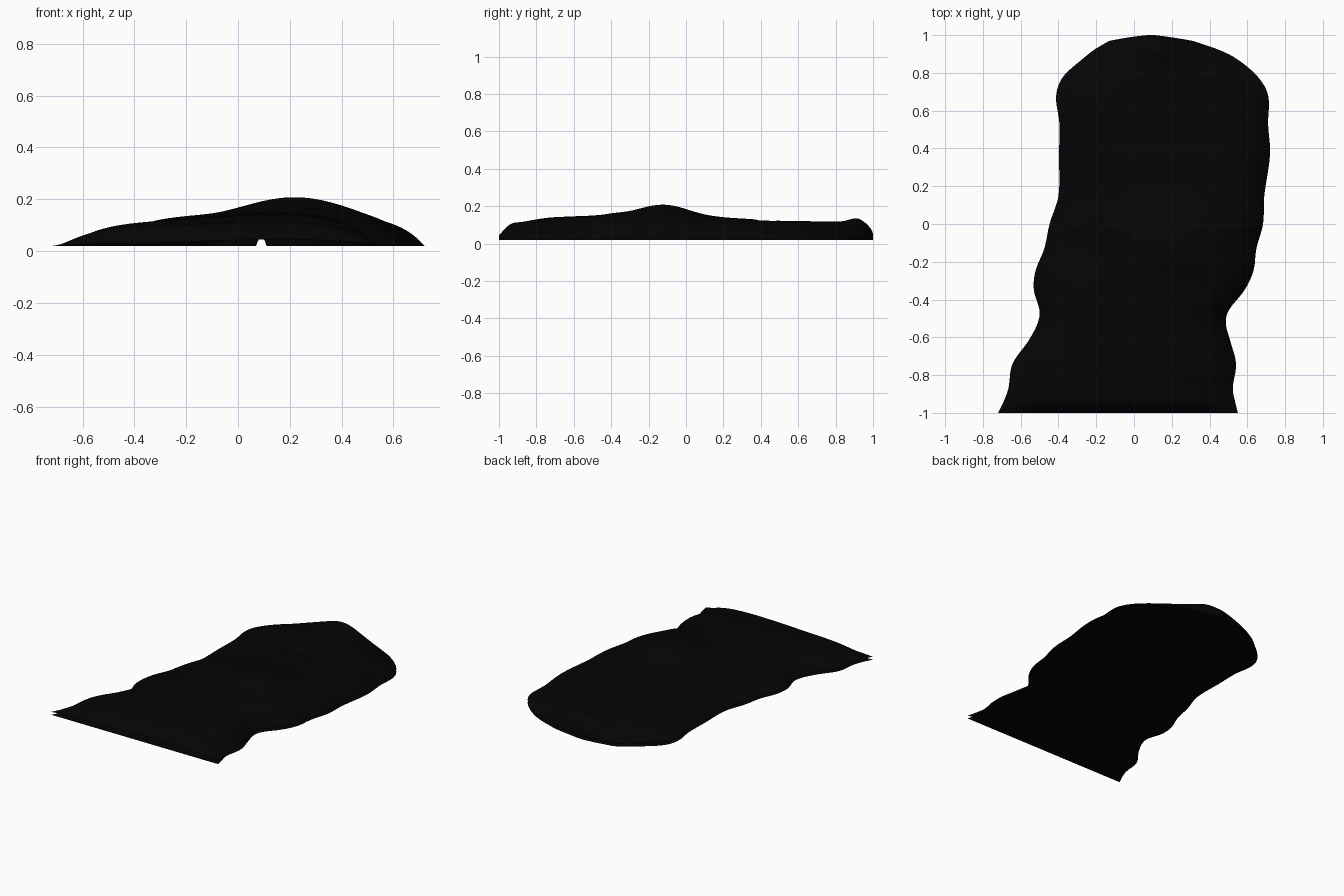
import bpy
import math

if "Cube" in bpy.data.objects:
    bpy.data.objects.remove(bpy.data.objects["Cube"])

# One flat colour
black = bpy.data.materials.new("black cloth")
black.diffuse_color = (0.0014, 0.0014, 0.0014, 1)
black.use_nodes = True
black.node_tree.nodes["Principled BSDF"].inputs["Base Color"].default_value = black.diffuse_color

# Stations along the length: y, left edge x, right edge x, crown height
STATIONS = [
    (-1.00, -.72, .55, .045), (-.94, -.69, .535, .103), (-.87, -.665, .523, .117),
    (-.74, -.643, .54, .138), (-.62, -.56, .51, .145), (-.53, -.512, .487, .148),
    (-.46, -.500, .50, .151), (-.35, -.53, .585, .150), (-.25, -.522, .632, .147),
    (-.13, -.475, .648, .142), (.00, -.447, .683, .142), (.15, -.40, .69, .140),
    (.37, -.397, .72, .130), (.53, -.395, .71, .121), (.68, -.412, .71, .119),
    (.78, -.375, .655, .117), (.88, -.265, .535, .106), (.93, -.20, .43, .098),
    (.97, -.13, .31, .084), (.99, -.02, .19, .068), (1.0, .07, .11, .045),
]
RIM = 0.02


def station(y):
    """Smooth cubic interpolation of the edges and crown at y."""
    s = STATIONS
    i = max(k for k in range(len(s) - 1) if s[k][0] <= y + 1e-9)

    def slope(k, c):
        a, b = s[max(k - 1, 0)], s[min(k + 1, len(s) - 1)]
        return (b[c] - a[c]) / (b[0] - a[0])

    h = s[i + 1][0] - s[i][0]
    u = (y - s[i][0]) / h
    out = []
    for c in (1, 2, 3):
        p, q = s[i][c], s[i + 1][c]
        if y > .93:                                   # plain near the tight rounded end
            out.append(p + (q - p) * u)
            continue
        m, n = slope(i, c) * h, slope(i + 1, c) * h
        out.append((2*u**3 - 3*u*u + 1) * p + (u**3 - 2*u*u + u) * m
                   + (3*u*u - 2*u**3) * q + (u**3 - u*u) * n)
    return out


def bell(d, width):
    return math.exp(-(d / width) ** 2)


def ramp(v, a, b):
    u = min(1, max(0, (v - a) / (b - a)))
    return u * u * (3 - 2 * u)


def fullness(y, side):
    """How square the cross-section is: full in front, softer towards the back."""
    n = 5.2 + ((4.6 if side < 0 else 5.8) - 5.2) * ramp(y, -.7, -.35)
    return n + (2.0 - n) * ramp(y, .4, .88)


def folds(x, y):
    """Left-hand slope, soft lump, fold ridges, crease and the back bump."""
    # cloth sinks gently towards the left
    z = -.030 * ramp(.15 - x, 0, .6) * (.5 + .5 * ramp(y, -.95, -.6)) * (1 - ramp(y, .2, .7))
    z += .066 * bell(x - .22, .25) * bell(y + .12, .18)
    # fold running in from the left pinch
    z += .006 * bell(y + .38 - .55 * (x + .3), .06) * bell(x + .28, .22)
    # fold running in from the right pinch
    z += .008 * bell(y + .42 + .35 * (x - .35), .07) * bell(x - .33, .18)
    # curved crease
    bow = .455 - 2.7 * max(0, abs(x - .16) - .2) ** 2
    inside = 1 / (1 + math.exp((abs(x - .16) - .27) / .025))
    z -= .010 * inside * bell(y - bow + .03, .04)
    # bump at the back end
    return z + .034 * bell(x - .16, .15) * bell(y - .92, .07)


def make(name, verts, faces, smooth):
    me = bpy.data.meshes.new(name)
    me.from_pydata(verts, [], faces)
    me.materials.append(black)
    for p in me.polygons:
        p.use_smooth = smooth
    ob = bpy.data.objects.new(name, me)
    bpy.context.collection.objects.link(ob)
    return ob


# Rows: denser toward both ends
ROWS, COLS = 140, 56
ys = [-math.cos(math.pi * i / ROWS) * .5 + (2 * i / ROWS - 1) * .5 for i in range(ROWS + 1)]

verts, left, right = [], [], []
for y in ys:
    a, b, crown = station(y)
    left.append((a, y, 0))
    right.append((b, y, 0))
    for j in range(COLS + 1):
        t = math.sin(math.pi / 2 * (2 * j / COLS - 1))
        x = (a + b) / 2 + t * (b - a) / 2
        dome = 1 - abs(t) ** fullness(y, t)
        z = RIM + (crown - RIM + folds(x, y)) * dome
        verts.append((x, y, z))
W = COLS + 1
faces = [(i*W + j, i*W + j + 1, (i+1)*W + j + 1, (i+1)*W + j)
         for i in range(ROWS) for j in range(COLS)]

# Draped upper sheet, open along its front edge
make("draped_cover", verts, faces, True)

# Flat sheet on the ground under the cover, facing down
n = len(ys)
make("ground_sheet", left + right,
     [(i, i + 1, n + i + 1, n + i) for i in range(n - 1)], False)
